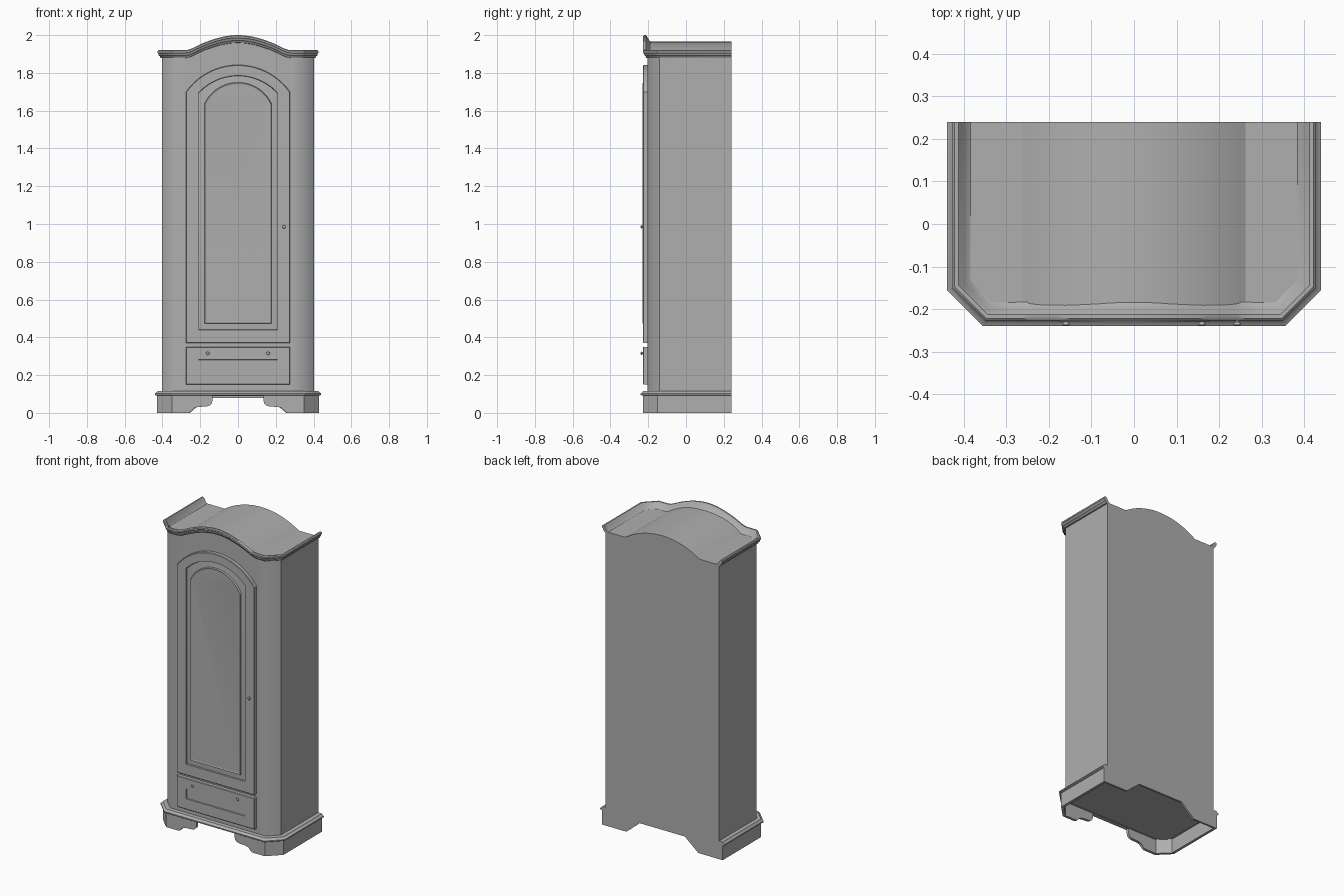
import bpy, bmesh, math
from mathutils import Matrix

if "Cube" in bpy.data.objects:
    bpy.data.objects.remove(bpy.data.objects["Cube"])

A, F, XC, YC, BACK = 0.403, -0.203, 0.34, -0.14, 0.24   # chamfered footprint
T = math.tan(math.radians(22.5))

# Mid-grey finish for every part
GREY = bpy.data.materials.new("grey_finish")
GREY.diffuse_color = (0.43, 0.43, 0.43, 1)
GREY.use_nodes = True
GREY.node_tree.nodes["Principled BSDF"].inputs["Base Color"].default_value = GREY.diffuse_color


def finish(name, bm, angle=30):
    bmesh.ops.recalc_face_normals(bm, faces=bm.faces)
    me = bpy.data.meshes.new(name)
    bm.to_mesh(me)
    bm.free()
    me.materials.append(GREY)
    ob = bpy.data.objects.new(name, me)
    bpy.context.collection.objects.link(ob)
    bpy.ops.object.select_all(action='DESELECT')
    ob.select_set(True)
    bpy.context.view_layer.objects.active = ob
    bpy.ops.object.shade_smooth_by_angle(angle=math.radians(angle))
    return ob


def mirror_curve(half):
    """(x, height) from outside to centre, mirrored to a full front line."""
    return half + [(-x, h) for x, h in reversed(half) if x > 0]


def sweep(bm, front, profile, closed=True):
    """Profile (offset, z, k) swept side-front-side; k scales the front height."""
    def plan(o):
        pts = [(A + o, BACK, 0), (A + o, YC - o * T, 0), (XC + o * T, F - o, 0)]
        return (pts + [(x, F - o, h) for x, h in front]
                + [(-x, y, h) for x, y, h in reversed(pts)])
    rows = [[bm.verts.new((x, y, z + k * h)) for x, y, h in plan(o)]
            for o, z, k in profile]
    n = len(rows)
    for i in range(n if closed else n - 1):
        r, s = rows[i], rows[(i + 1) % n]
        for j in range(len(r) - 1):
            bm.faces.new((r[j], r[j + 1], s[j + 1], s[j]))
    if closed:
        bm.faces.new([r[0] for r in rows])
        bm.faces.new([r[-1] for r in rows])


def prism(bm, outline, y0, y1):
    a = [bm.verts.new((x, y0, z)) for x, z in outline]
    b = [bm.verts.new((x, y1, z)) for x, z in outline]
    bm.faces.new(a)
    bm.faces.new(b)
    for i in range(len(a)):
        j = (i + 1) % len(a)
        bm.faces.new((a[i], a[j], b[j], b[i]))


def rings(bm, loops):
    """Stack of (outline, y) loops joined and filled at the front."""
    rows = [[bm.verts.new((x, y, z)) for x, z in pts] for pts, y in loops]
    for r, s in zip(rows, rows[1:]):
        for i in range(len(r)):
            j = (i + 1) % len(r)
            bm.faces.new((r[i], r[j], s[j], s[i]))
    bm.faces.new(rows[0])
    bm.faces.new(rows[-1])


def arc(w, spring, peak, n=20):
    """Circular arch from (w, spring) over the peak to (-w, spring)."""
    rise = peak - spring
    R = (w * w + rise * rise) / (2 * rise)
    a = math.asin(w / R)
    return [(R * math.sin(a - 2 * a * i / n),
             peak - R + R * math.cos(a - 2 * a * i / n)) for i in range(n + 1)]


def arched(w, zb, spring, peak):
    return [(-w, zb), (w, zb)] + arc(w, spring, peak)


def rect(w, z0, z1):
    return [(-w, z0), (w, z0), (w, z1), (-w, z1)]


arch = mirror_curve([(0.28, 0), (0.262, 0.003), (0.245, 0.009), (0.225, 0.019),
                     (0.18, 0.04), (0.15, 0.051), (0.12, 0.061), (0.09, 0.069),
                     (0.06, 0.075), (0.03, 0.079), (0, 0.08)])
roof_arc = arc(0.262, 0, 0.08)
ROOF = 1.885

# Carcass walls with soft front corners
bm = bmesh.new()
sweep(bm, arch, [(0, 0.09, 0), (0, ROOF, 1)], closed=False)
for e in bm.edges:
    if all(abs(abs(v.co.x) - A) < 1e-4 and abs(v.co.y - YC) < 1e-4 for v in e.verts):
        e.smooth = False
finish("carcass", bm, 50)

# Arched roof
bm = bmesh.new()
line = [(XC, 0)] + roof_arc + [(-XC, 0)]
cols = [(bm.verts.new((x, F, ROOF + h)), bm.verts.new((x, BACK, ROOF + h)))
        for x, h in line]
for p, q in zip(cols, cols[1:]):
    bm.faces.new((p[0], q[0], q[1], p[1]))
for s, c in ((1, cols[0]), (-1, cols[-1])):
    bm.faces.new((c[0], c[1], bm.verts.new((s * A, BACK, ROOF)),
                  bm.verts.new((s * A, YC, ROOF))))
finish("roof", bm)

# Back panel with foot cut-out
bm = bmesh.new()
right = [(0.16, 0.08), (0.255, 0), (0.427, 0), (0.427, 0.1), (A, 0.1), (A, ROOF)]
prism(bm, right + [(x, ROOF + h) for x, h in roof_arc]
      + [(-x, z) for x, z in reversed(right)], BACK - 0.012, BACK)
finish("back_panel", bm)

# Floor panel
bm = bmesh.new()
pts = [(A, BACK - 0.005), (A, YC), (XC, F)]
bm.faces.new([bm.verts.new((x, y, 0.092))
              for x, y in pts + [(-x, y) for x, y in reversed(pts)]])
bmesh.ops.reverse_faces(bm, faces=bm.faces)
finish("floor_panel", bm)

# Crown cornice following the arch
bm = bmesh.new()
sweep(bm, arch, [(-0.002, 1.878, 1), (0.008, 1.88, 1), (0.011, 1.888, 1),
                 (0.017, 1.892, 1), (0.019, 1.902, 1), (0.024, 1.906, 1),
                 (0.024, 1.915, 1), (0.019, 1.92, 1), (0.01, 1.92, 1),
                 (0.003, 1.912, 1), (-0.008, 1.892, 1), (-0.02, 1.884, 1)])
finish("cornice", bm, 43)

# Plinth skirt with shaped bracket feet
feet = mirror_curve([(0.262, 0), (0.252, 0.004), (0.242, 0.016), (0.23, 0.026),
                     (0.212, 0.031), (0.165, 0.034), (0.15, 0.039), (0.139, 0.05),
                     (0.135, 0.065), (0.134, 0.092)])
bm = bmesh.new()
sweep(bm, feet, [(0.025, 0, 1), (0.025, 0.1, 0), (0.008, 0.1, 0), (0.008, 0, 1)])
finish("plinth_skirt", bm)

# Plinth moulding
bm = bmesh.new()
sweep(bm, [], [(0.02, 0.092, 0), (0.031, 0.092, 0), (0.037, 0.096, 0),
               (0.037, 0.103, 0), (0.03, 0.107, 0), (0.024, 0.115, 0),
               (-0.003, 0.117, 0), (-0.003, 0.092, 0)])
finish("plinth_moulding", bm)

# Door with moulded arched panel
bm = bmesh.new()
rings(bm, [(arched(0.275, 0.37, 1.70, 1.842), -0.2),
           (arched(0.275, 0.37, 1.70, 1.842), -0.224),
           (arched(0.272, 0.373, 1.699, 1.839), -0.227),
           (arched(0.21, 0.44, 1.695, 1.786), -0.227),
           (arched(0.208, 0.442, 1.692, 1.784), -0.219),
           (arched(0.178, 0.472, 1.636, 1.75), -0.222),
           (arched(0.175, 0.475, 1.632, 1.747), -0.231),
           (arched(0.165, 0.485, 1.622, 1.738), -0.229)])
finish("door", bm, 10)

# Drawer front
bm = bmesh.new()
rings(bm, [(rect(0.275, 0.15, 0.35), -0.2), (rect(0.275, 0.15, 0.35), -0.224),
           (rect(0.272, 0.153, 0.347), -0.227), (rect(0.21, 0.218, 0.282), -0.227),
           (rect(0.208, 0.22, 0.28), -0.221)])
finish("drawer_front", bm, 10)

# Knobs
for name, x, z in (("door_knob", 0.243, 0.985), ("drawer_knob_left", -0.16, 0.315),
                   ("drawer_knob_right", 0.16, 0.315)):
    bm = bmesh.new()
    bmesh.ops.create_cone(bm, cap_ends=True, segments=12, radius1=0.004, radius2=0.004,
                          depth=0.016, matrix=Matrix.Translation((x, -0.228, z))
                          @ Matrix.Rotation(math.pi / 2, 4, 'X'))
    bmesh.ops.create_uvsphere(bm, u_segments=14, v_segments=8, radius=0.009,
                              matrix=Matrix.Translation((x, -0.235, z))
                              @ Matrix.Diagonal((1, 0.55, 1, 1)))
    finish(name, bm, 40)
